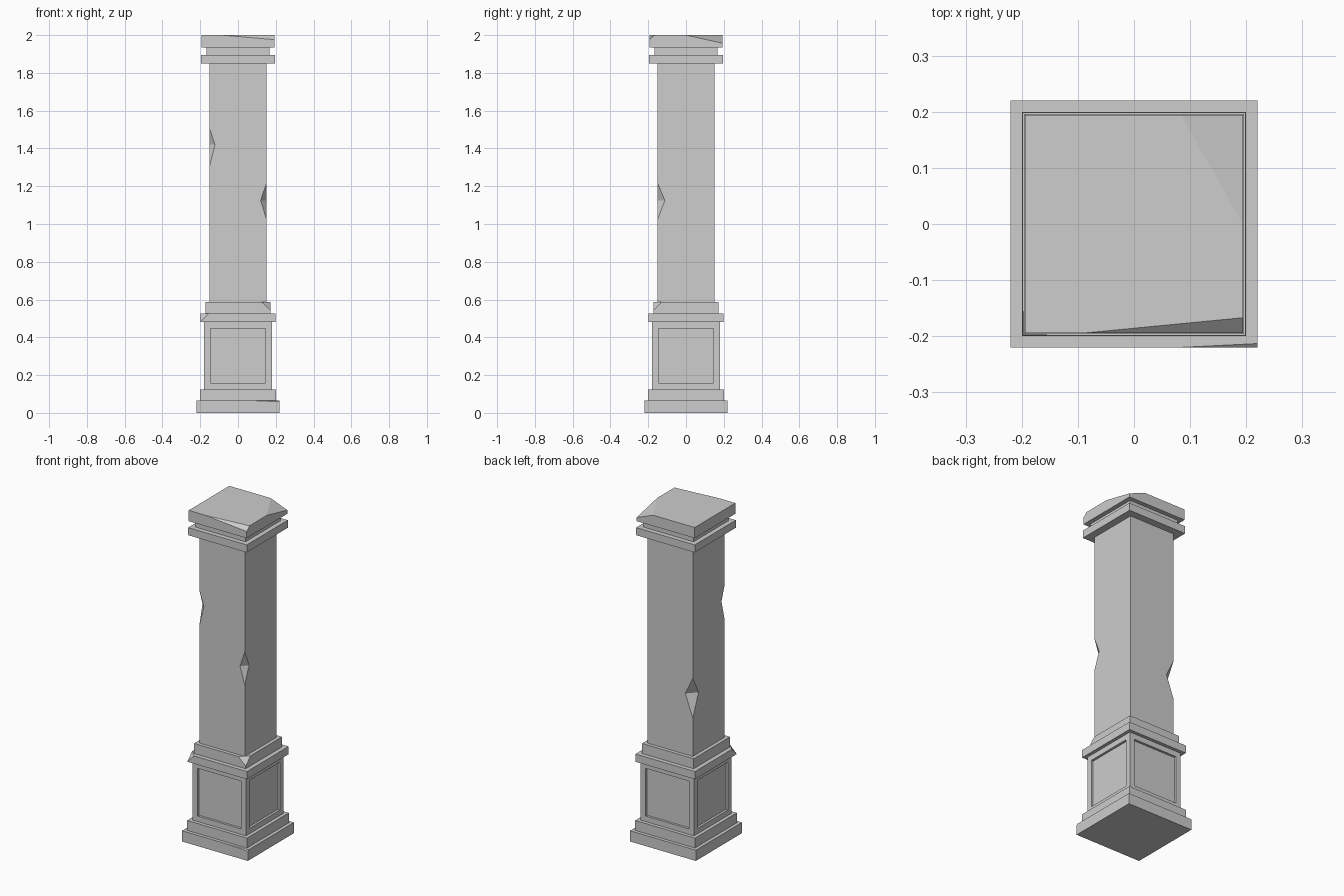
import bpy, bmesh
from mathutils import Vector

old = bpy.data.objects.get("Cube")
if old:
    bpy.data.objects.remove(old, do_unlink=True)

stone = bpy.data.materials.new("grey_stone")
stone.use_nodes = True
colour = (0.61, 0.61, 0.61, 1)
stone.diffuse_color = colour
stone.node_tree.nodes["Principled BSDF"].inputs["Base Color"].default_value = colour


def finish(name, bm):
    bmesh.ops.recalc_face_normals(bm, faces=bm.faces)
    mesh = bpy.data.meshes.new(name)
    bm.to_mesh(mesh)
    bm.free()
    mesh.materials.append(stone)
    obj = bpy.data.objects.new(name, mesh)
    bpy.context.collection.objects.link(obj)
    return obj


def block(half, z0, z1):
    """Square block centred on the vertical axis."""
    bm = bmesh.new()
    bmesh.ops.create_cube(bm, size=1)
    for v in bm.verts:
        v.co = (v.co.x * 2 * half, v.co.y * 2 * half, z1 if v.co.z > 0 else z0)
    return bm


def chip(bm, half, z, sx, sy, along_x, along_y, down):
    """Slice off a top corner, given the cut length on each of its edges."""
    a = Vector((sx * (half - along_x), sy * half, z))
    b = Vector((sx * half, sy * (half - along_y), z))
    c = Vector((sx * half, sy * half, z - down))
    normal = (b - a).cross(c - a).normalized()
    if normal.z < 0:
        normal.negate()
    cut = bmesh.ops.bisect_plane(bm, geom=bm.verts[:] + bm.edges[:] + bm.faces[:],
                                 dist=1e-5, plane_co=a, plane_no=normal, clear_outer=True)
    edges = [e for e in cut["geom_cut"] if isinstance(e, bmesh.types.BMEdge)]
    bmesh.ops.edgenet_fill(bm, edges=edges)


def notch(obj, half, sx, sy, low, mid, high, along_x, along_y):
    """Cut a V-shaped gouge into a vertical edge."""
    a = Vector((sx * (half - along_x), sy * half, mid))
    b = Vector((sx * half, sy * (half - along_y), mid))
    m = (a + b) / 2
    ends = [a, b, Vector((sx * half, sy * half, low)), Vector((sx * half, sy * half, high))]
    bm = bmesh.new()
    for p in ends:
        bm.verts.new(m + (p - m) * 2)
    bmesh.ops.convex_hull(bm, input=bm.verts[:])
    cutter = finish("notch_cutter", bm)
    cutter.hide_render = True
    mod = obj.modifiers.new("notch", "BOOLEAN")
    mod.operation = "DIFFERENCE"
    mod.solver = "EXACT"
    mod.object = cutter
    bpy.context.view_layer.objects.active = obj
    bpy.ops.object.modifier_apply(modifier=mod.name)
    bpy.data.objects.remove(cutter, do_unlink=True)


# Base steps
bm = block(0.22, 0, 0.065)
chip(bm, 0.22, 0.065, 1, -1, 0.14, 0.007, 0.006)
finish("plinth", bm)
finish("plinth_step", block(0.2, 0.065, 0.125))

# Pedestal with a sunken panel on each side
bm = block(0.179, 0.125, 0.48)
sides = [f for f in bm.faces if abs(f.normal.z) < 0.5]
bmesh.ops.inset_individual(bm, faces=sides, thickness=0.033, use_even_offset=True)
for face in bmesh.ops.extrude_discrete_faces(bm, faces=sides)["faces"]:
    face.normal_update()
    bmesh.ops.translate(bm, verts=face.verts, vec=face.normal * -0.014)
finish("pedestal", bm)

# Pedestal mouldings
bm = block(0.199, 0.48, 0.527)
chip(bm, 0.199, 0.527, -1, -1, 0.045, 0.045, 0.045)
finish("pedestal_cornice", bm)
bm = block(0.173, 0.527, 0.588)
chip(bm, 0.173, 0.588, 1, -1, 0.05, 0.045, 0.045)
finish("shaft_foot", bm)

# Shaft with worn edges
HALF = 0.152
shaft = finish("shaft", block(HALF, 0.588, 1.85))
notch(shaft, HALF, 1, -1, 1.02, 1.125, 1.22, 0.032, 0.04)
notch(shaft, HALF, -1, -1, 1.3, 1.42, 1.51, 0.03, 0.03)
notch(shaft, HALF, -1, 1, 0.82, 0.955, 1.06, 0.05, 0.055)

# Capital
finish("capital_band", block(0.196, 1.85, 1.896))
finish("capital_neck", block(0.167, 1.896, 1.935))
bm = block(0.194, 1.935, 2)
chip(bm, 0.194, 2, 1, -1, 0.28, 0.027, 0.024)
chip(bm, 0.194, 2, 1, 1, 0.11, 0.194, 0.043)
finish("capital_slab", bm)
